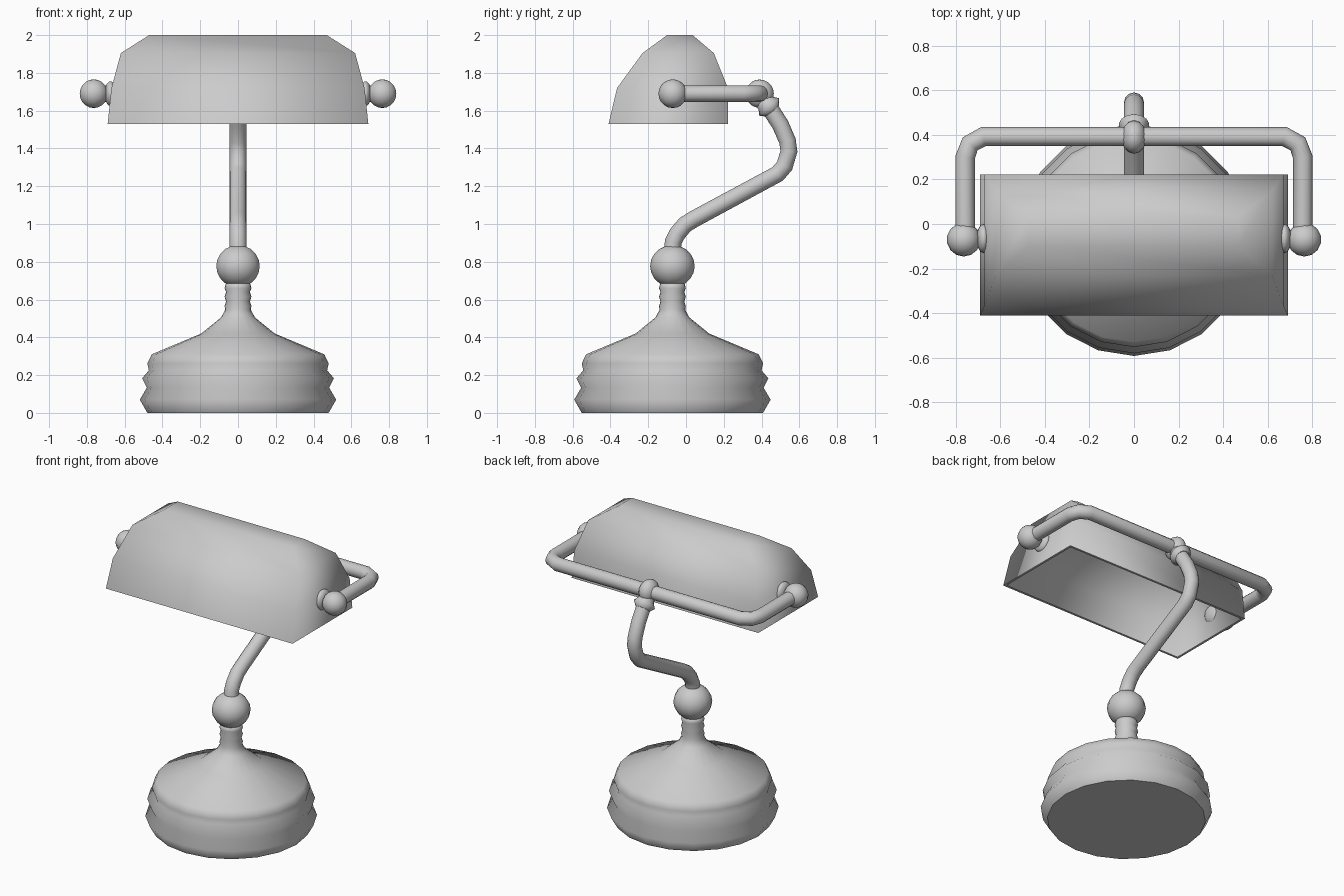
import bpy, bmesh, math
from mathutils import Vector

if "Cube" in bpy.data.objects:
    bpy.data.objects.remove(bpy.data.objects["Cube"])

AXIS_Y = -0.072   # y of the base axis
ARM_Z = 1.69      # height of the yoke


def loft(name, rings):
    """Skin a stack of equal-sized point rings, cap both ends, keep the lowest rim sharp."""
    bm = bmesh.new()
    rows = [[bm.verts.new(p) for p in ring] for ring in rings]
    n = len(rows[0])
    for a, b in zip(rows, rows[1:]):
        for i in range(n):
            j = (i + 1) % n
            bm.faces.new((a[i], a[j], b[j], b[i]))
    bm.faces.new(rows[0])
    bm.faces.new(rows[-1])
    bmesh.ops.recalc_face_normals(bm, faces=bm.faces)
    low = min(v.co.z for v in bm.verts) + 1e-4
    for f in bm.faces:
        f.smooth = True
    for e in bm.edges:
        e.smooth = not all(v.co.z < low for v in e.verts)
    me = bpy.data.meshes.new(name)
    bm.to_mesh(me)
    bm.free()
    ob = bpy.data.objects.new(name, me)
    bpy.context.collection.objects.link(ob)
    return ob


def lathe(name, profile, sides, loc):
    turn = [2 * math.pi * i / sides - math.pi / 2 for i in range(sides)]
    ob = loft(name, [[(r * math.cos(a), r * math.sin(a), z) for a in turn] for r, z in profile])
    ob.location = loc
    return ob


def ball(name, loc, scale, segments=14, rings=10):
    bpy.ops.mesh.primitive_uv_sphere_add(segments=segments, ring_count=rings, radius=1, location=loc)
    ob = bpy.context.object
    ob.name = name
    ob.scale = scale
    bpy.ops.object.shade_smooth()
    return ob


def tube(name, points, radius):
    cu = bpy.data.curves.new(name, 'CURVE')
    cu.dimensions = '3D'
    cu.bevel_depth = radius
    cu.bevel_resolution = 4
    cu.use_fill_caps = True
    sp = cu.splines.new('POLY')
    sp.points.add(len(points) - 1)
    for p, co in zip(sp.points, points):
        p.co = (*co, 1)
    sp.use_smooth = True
    ob = bpy.data.objects.new(name, cu)
    bpy.context.collection.objects.link(ob)
    return ob


# Ridged base rising into the ringed neck
lathe("base", [(0.48, 0), (0.52, 0.07), (0.483, 0.133), (0.508, 0.183), (0.472, 0.225),
               (0.48, 0.262), (0.457, 0.31), (0.195, 0.42), (0.09, 0.505), (0.068, 0.545),
               (0.071, 0.565), (0.063, 0.59), (0.071, 0.615), (0.063, 0.64), (0.071, 0.66),
               (0.063, 0.69)], 20, (0, AXIS_Y, 0))
ball("neck_ball", (0, AXIS_Y, 0.777), (0.118, 0.118, 0.112))

# Bent arm from the neck up to the yoke
arm = [(-0.072, 0.84), (-0.068, 0.905), (-0.045, 0.95), (-0.005, 0.997), (0.04, 1.025),
       (0.485, 1.265), (0.522, 1.308), (0.545, 1.385), (0.537, 1.44), (0.5, 1.525), (0.43, 1.635)]
tube("arm", [(0, y, z) for y, z in arm], 0.045)

# Collar and ball that clamp the arm to the yoke
collar = lathe("arm_collar", [(0.045, -0.03), (0.07, 0), (0.052, 0.025), (0.045, 0.07)],
               14, (0, 0.44, 1.62))
collar.rotation_euler.x = 0.72
ball("yoke_joint", (0, 0.39, ARM_Z), (0.057, 0.075, 0.075))

# U-shaped yoke around the shade
side = [(0.757, -0.07), (0.757, 0.30), (0.735, 0.36), (0.675, 0.392)]
outline = side + [(-x, y) for x, y in reversed(side)]
tube("yoke", [(x, y, ARM_Z) for x, y in outline], 0.044)

# End knobs and pivot discs
for s, label in ((-1, "left"), (1, "right")):
    ball(label + "_knob", (s * 0.764, -0.07, ARM_Z), (0.076, 0.076, 0.076))
    ball(label + "_pivot_disc", (s * 0.675, -0.065, ARM_Z), (0.032, 0.066, 0.066))

# Shade: thin hollow shell of rectangular sections (height, half width, front y, back y)
sections = [(2.0, 0.47, -0.10, 0.035), (1.905, 0.62, -0.23, 0.147),
            (1.72, 0.67, -0.365, 0.222), (1.53, 0.69, -0.41, 0.222)]


def rect(z, w, f, b, t=0.0):
    return [(-w + t, f + t, z), (w - t, f + t, z), (w - t, b - t, z), (-w + t, b - t, z)]


T = 0.015
outer = [rect(*s) for s in sections]
inner = [rect(s[0] - (T if s[0] > 1.6 else 0), *s[1:], T) for s in reversed(sections)]
loft("shade", outer + inner)
